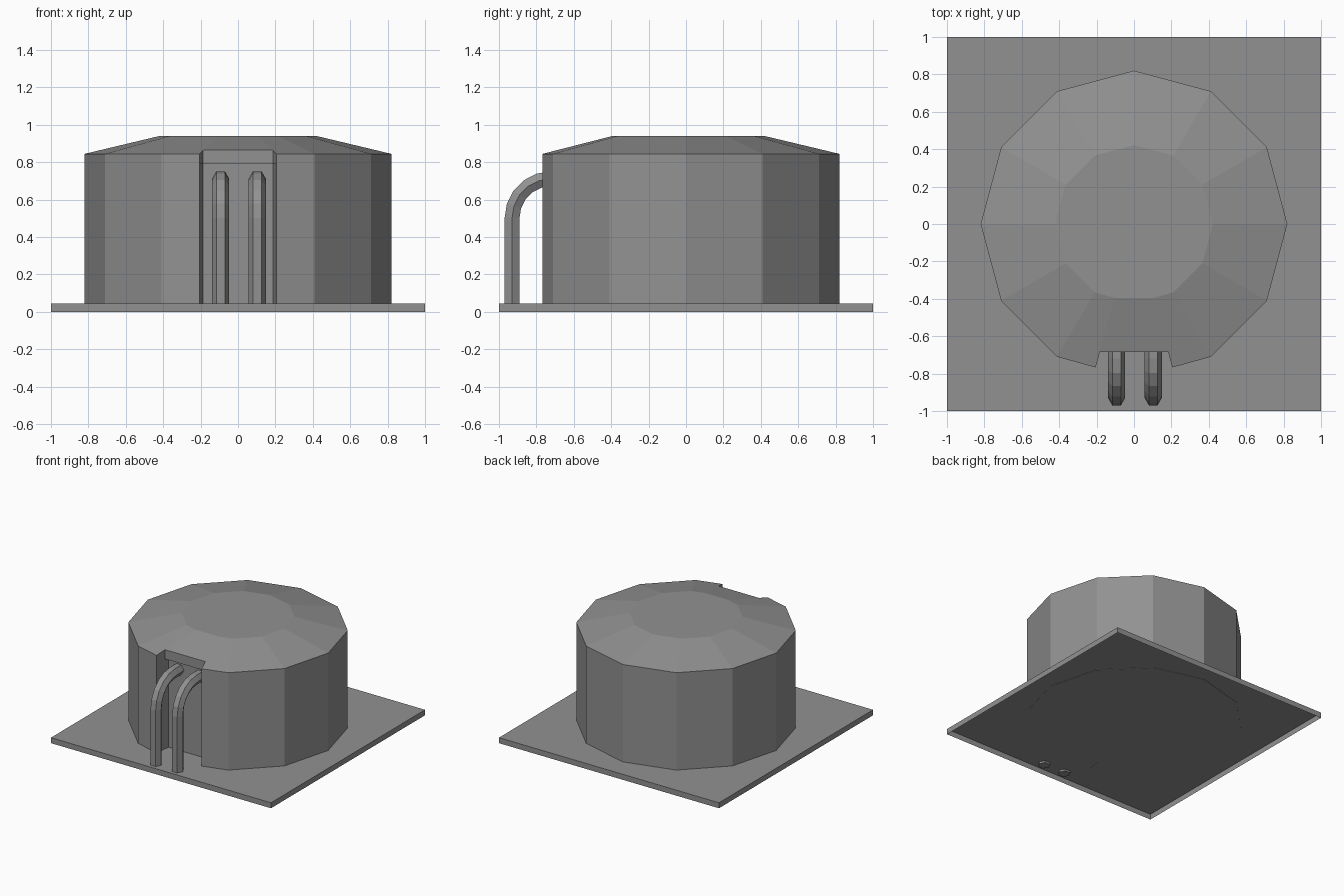
import bpy
import bmesh
from math import sin, cos, pi, radians
from mathutils import Vector

cube = bpy.data.objects.get("Cube")
if cube:
    bpy.data.objects.remove(cube, do_unlink=True)

grey = bpy.data.materials.new("mid grey")
grey.use_nodes = True
colour = (0.285, 0.285, 0.285, 1)
grey.diffuse_color = colour
grey.node_tree.nodes["Principled BSDF"].inputs["Base Color"].default_value = colour


def finish(bm, name):
    """Turn a bmesh into a flat shaded grey object."""
    mesh = bpy.data.meshes.new(name)
    bm.to_mesh(mesh)
    bm.free()
    mesh.materials.append(grey)
    obj = bpy.data.objects.new(name, mesh)
    bpy.context.collection.objects.link(obj)
    return obj


def bridge(bm, lower, upper):
    """Join two closed loops, collapsing repeated corners."""
    n = len(lower)
    for i in range(n):
        j = (i + 1) % n
        corners = dict.fromkeys((lower[i], lower[j], upper[j], upper[i]))
        bm.faces.new(list(corners))


# Square base plate: a shallow tray open underneath
PLATE = 0.045
bm = bmesh.new()
bmesh.ops.create_cube(bm, size=1)
bmesh.ops.scale(bm, vec=(2, 2, PLATE), verts=bm.verts)
bmesh.ops.translate(bm, vec=(0, 0, PLATE / 2), verts=bm.verts)
underside = [f for f in bm.faces if f.normal.z < -0.5]
bmesh.ops.delete(bm, geom=underside, context='FACES_ONLY')
finish(bm, "base_plate")

# Twelve-sided housing whose front corner is replaced by a notch
RADIUS, SHOULDER, TOP, INNER = 0.82, 0.845, 0.94, 0.515
rim = [Vector((RADIUS * cos(a), RADIUS * sin(a), 0))
       for a in (radians(-60 + 30 * i) for i in range(11))]
rim = [*rim, Vector((-0.205, -0.767, 0)), Vector((0.205, -0.767, 0))]


def housing_ring(bm, z, back_y, back_z):
    """Outline at one height, with the two notch corners set back."""
    points = [Vector((p.x, p.y, z)) for p in rim]
    points[-1:-1] = [Vector((x, back_y, back_z)) for x in (-0.186, 0.186)]
    return [bm.verts.new(p) for p in points]


bm = bmesh.new()
foot = housing_ring(bm, PLATE - 0.002, -0.635, PLATE - 0.002)
waist = housing_ring(bm, 0.79, -0.635, 0.79)
# The notch wall steps forward into an overhanging lip
lip = waist[:11] + [waist[11]] + [
    bm.verts.new((x, -0.685, 0.79)) for x in (-0.186, 0.186)] + [waist[-1]]
shoulder = housing_ring(bm, SHOULDER, -0.685, 0.866)
crown = [bm.verts.new((p.x * INNER, p.y * INNER, TOP)) for p in rim]
bridge(bm, foot, waist)
bm.faces.new((waist[12], waist[13], lip[13], lip[12]))
bridge(bm, lip, shoulder)
bridge(bm, shoulder, crown[:-1] + [crown[-2], crown[-1], crown[-1]])
bm.faces.new(crown)
bm.faces.new(foot[::-1])
finish(bm, "housing")

# Two bent hexagonal leads running from the plate into the notch
SIDES, THICK, BEND, FRONT, BEND_Z = 6, 0.046, 0.21, -0.93, 0.502
for side, x in (("left", 0.103), ("right", -0.093)):
    # Path entries: y, z and turning angle
    path = [(FRONT, PLATE - 0.015, 0)]
    for i in range(6):
        t = i * pi / 10
        path.append((FRONT + BEND * (1 - cos(t)), BEND_Z + BEND * sin(t), t))
    path.append((-0.62, BEND_Z + BEND, pi / 2))
    bm = bmesh.new()
    rings = []
    for y, z, t in path:
        ring = []
        for k in range(SIDES):
            a = 2 * pi * k / SIDES
            out = THICK * sin(a)
            ring.append(bm.verts.new((x + THICK * cos(a), y - out * cos(t), z + out * sin(t))))
        rings.append(ring)
    for low, high in zip(rings, rings[1:]):
        bridge(bm, low, high)
    bm.faces.new(rings[0])
    bm.faces.new(rings[-1])
    bmesh.ops.recalc_face_normals(bm, faces=bm.faces)
    finish(bm, side + "_lead")
